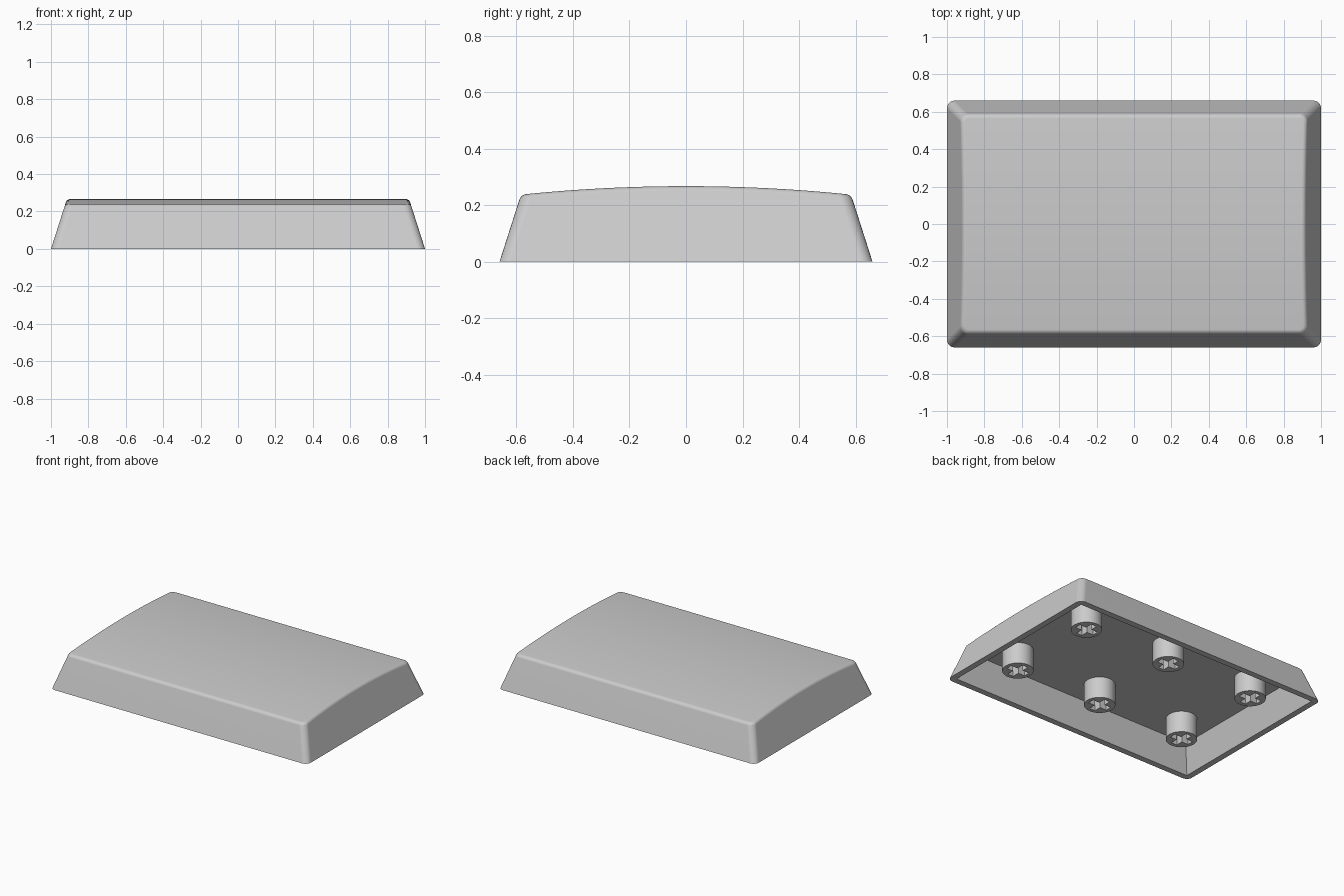
import bpy, bmesh, math

if "Cube" in bpy.data.objects:
    bpy.data.objects.remove(bpy.data.objects["Cube"])

TAPER = 0.32             # inward lean of the outer walls per unit of height
HALF_X, HALF_Y = 1.0, 0.66

grey = bpy.data.materials.new("light grey plastic")
grey.diffuse_color = (0.6, 0.6, 0.6, 1)
grey.use_nodes = True
grey.node_tree.nodes["Principled BSDF"].inputs["Base Color"].default_value = grey.diffuse_color


def finish(bm, name):
    bmesh.ops.recalc_face_normals(bm, faces=bm.faces)
    mesh = bpy.data.meshes.new(name)
    bm.to_mesh(mesh)
    bm.free()
    mesh.materials.append(grey)
    obj = bpy.data.objects.new(name, mesh)
    bpy.context.collection.objects.link(obj)
    return obj


def frustum(name, z0, z1, lower, upper):
    """Rectangular block given by its half sizes at both heights."""
    bm = bmesh.new()
    bmesh.ops.create_cube(bm, size=2)
    for v in bm.verts:
        hx, hy = upper if v.co.z > 0 else lower
        v.co = (v.co.x * hx, v.co.y * hy, z1 if v.co.z > 0 else z0)
    return finish(bm, name)


def activate(obj):
    bpy.ops.object.select_all(action='DESELECT')
    obj.select_set(True)
    bpy.context.view_layer.objects.active = obj


def cut(obj, cutter):
    activate(obj)
    mod = obj.modifiers.new("cut", 'BOOLEAN')
    mod.operation = 'DIFFERENCE'
    mod.solver = 'EXACT'
    mod.object = cutter
    bpy.ops.object.modifier_apply(modifier=mod.name)
    bpy.data.objects.remove(cutter)


def smooth(obj):
    activate(obj)
    bpy.ops.object.shade_smooth_by_angle(angle=math.radians(30))
    mod = obj.modifiers.new("clean shading", 'WEIGHTED_NORMAL')
    mod.keep_sharp = True


# Cap: side profile with an arched top, spanned between two leaning ends
SEGMENTS = 20
profile = [(-HALF_Y, 0)]
for i in range(SEGMENTS + 1):
    t = 2 * i / SEGMENTS - 1
    z = 0.267 - 0.030 * t * t
    profile.append((t * (HALF_Y - TAPER * 0.237), z))
profile.append((HALF_Y, 0))

bm = bmesh.new()
ends = [[bm.verts.new((s * (HALF_X - TAPER * z), y, z)) for y, z in profile]
        for s in (-1, 1)]
left, right = ends
for i in range(len(profile)):
    j = (i + 1) % len(profile)
    bm.faces.new((left[i], left[j], right[j], right[i]))
bm.faces.new(left)
bm.faces.new(right)
bmesh.ops.recalc_face_normals(bm, faces=bm.faces)

# Round the four upright corners, then the rim of the top
corners = [e for e in bm.edges if abs(e.verts[0].co.z - e.verts[1].co.z) > 0.1]
bmesh.ops.bevel(bm, geom=corners, offset=0.04, offset_type='OFFSET',
                segments=6, profile=0.5, affect='EDGES')
bm.normal_update()
rim = []
for e in bm.edges:
    if len(e.link_faces) == 2:
        low, high = sorted(f.normal.z for f in e.link_faces)
        if high > 0.8 and -0.5 < low < 0.8:
            rim.append(e)
bmesh.ops.bevel(bm, geom=rim, offset=0.018, offset_type='OFFSET',
                segments=4, profile=0.5, affect='EDGES')
cap = finish(bm, "cap")

# Hollow underside with sharp inner corners
CEILING = 0.19
lean = 0.29
depth = CEILING + 0.05
low = (0.957 + lean * 0.05, 0.617 + lean * 0.05)
cut(cap, frustum("hollow_cutter", -0.05, CEILING, low,
                 (low[0] - lean * depth, low[1] - lean * depth)))
smooth(cap)

# Mounting stem with a cross-shaped socket
bm = bmesh.new()
bmesh.ops.create_cone(bm, cap_ends=True, segments=40, radius1=0.1,
                      radius2=0.1, depth=0.16)
bmesh.ops.translate(bm, verts=bm.verts, vec=(0, 0, 0.12))
stem = finish(bm, "stem")
for arm in ((0.073, 0.022), (0.022, 0.073)):
    cut(stem, frustum("socket_cutter", 0, 0.18, arm, arm))
smooth(stem)

# Six stems, one per unit of the 3 by 2 layout
PITCH = 0.68
for x in (-PITCH, 0, PITCH):
    for y in (-PITCH / 2, PITCH / 2):
        copy = stem.copy()
        copy.location = (x, y, 0)
        bpy.context.collection.objects.link(copy)
bpy.data.objects.remove(stem)
